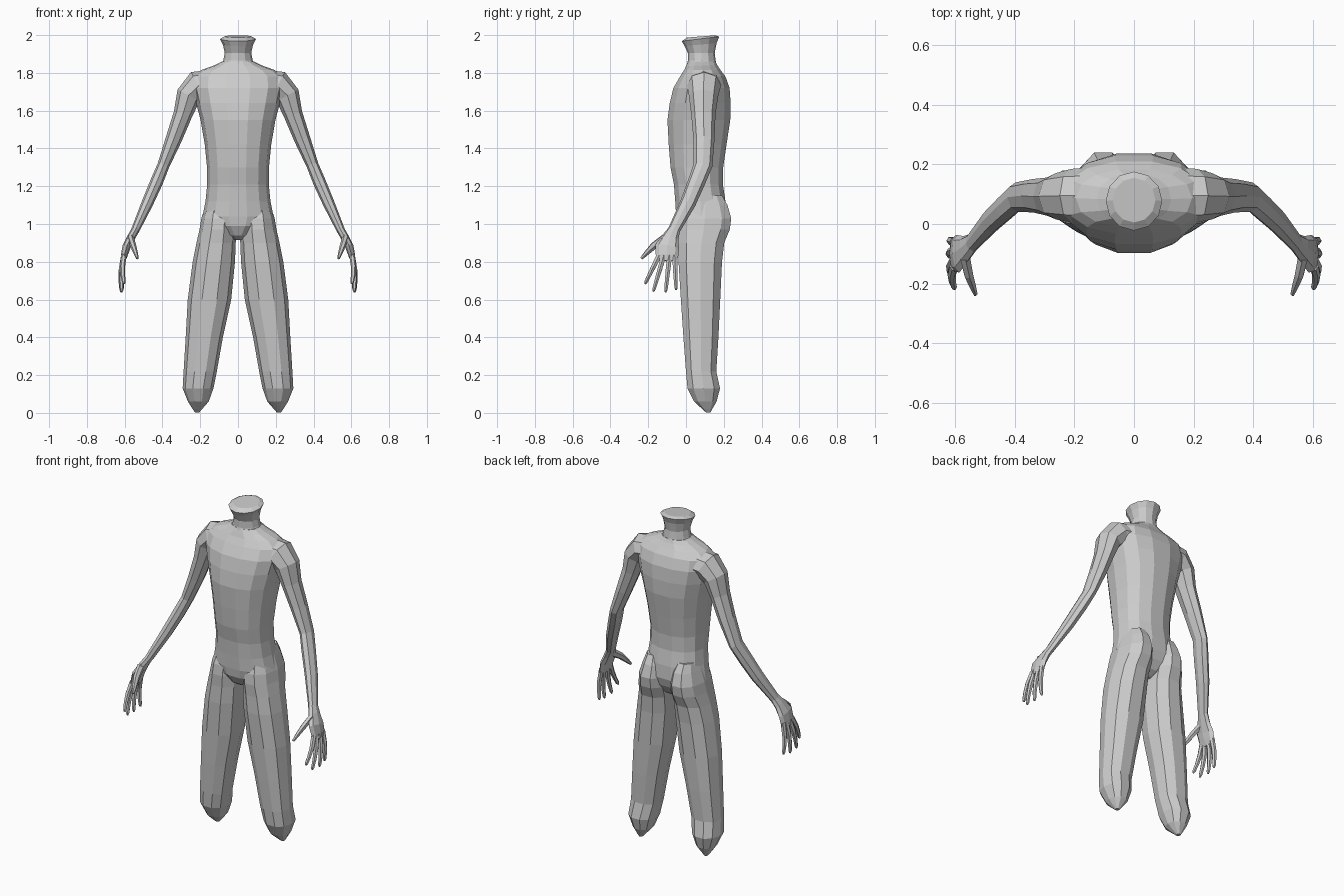
import bpy, bmesh, math
from mathutils import Vector


def loft(name, rings, sides, power=2.0, mirror=False):
    """Skin a row of (centre, u, v) rings with superellipse sections, cap both ends."""
    bm = bmesh.new()
    rows = []
    for c, u, v in rings:
        row = []
        for i in range(sides):
            t = 2 * math.pi * i / sides
            cs, sn = math.cos(t), math.sin(t)
            cx = math.copysign(abs(cs) ** (2 / power), cs)
            sy = math.copysign(abs(sn) ** (2 / power), sn)
            row.append(bm.verts.new(c + u * cx + v * sy))
        rows.append(row)
    for a, b in zip(rows, rows[1:]):
        for i in range(sides):
            j = (i + 1) % sides
            bm.faces.new((a[i], a[j], b[j], b[i]))
    bm.faces.new(rows[0])
    bm.faces.new(rows[-1])
    bmesh.ops.recalc_face_normals(bm, faces=bm.faces[:])
    me = bpy.data.meshes.new(name)
    bm.to_mesh(me)
    bm.free()
    ob = bpy.data.objects.new(name, me)
    bpy.context.collection.objects.link(ob)
    if mirror:
        ob.modifiers.new("mirror", 'MIRROR').use_clip = False
    return ob


def level(z, x0, x1, y0, y1, tilt=0.0):
    """Horizontal ring given by its bounds; tilt raises the back edge."""
    return (Vector(((x0 + x1) / 2, (y0 + y1) / 2, z)),
            Vector(((x1 - x0) / 2, 0, 0)), Vector((0, (y1 - y0) / 2, tilt)))


def limb(name, pts, sides):
    """Mirrored tube along (x, y, z, thickness, depth) points."""
    ps = [Vector(p[:3]) for p in pts]
    rings = []
    for i, p in enumerate(pts):
        t = (ps[min(i + 1, len(ps) - 1)] - ps[max(i - 1, 0)]).normalized()
        u = t.cross(Vector((0, 1, 0))).normalized()
        v = t.cross(u).normalized()
        rings.append((ps[i], u * p[3], v * p[4]))
    return loft(name, rings, sides, 2.0, True)


# Torso, from crotch to the base of the neck: z, half width, front, back
torso = [(.915, .025, .02, .13), (.94, .07, -.02, .17), (.99, .15, -.048, .20),
         (1.04, .188, -.055, .215), (1.12, .172, -.06, .212), (1.21, .163, -.067, .198),
         (1.30, .164, -.085, .20), (1.42, .176, -.095, .218), (1.55, .198, -.102, .238),
         (1.64, .222, -.09, .24), (1.72, .242, -.07, .234), (1.78, .238, -.035, .212),
         (1.815, .195, -.012, .185), (1.84, .125, 0, .168), (1.86, .085, .01, .158)]
loft("torso", [level(z, -w, w, f, b) for z, w, f, b in torso], 14, 2.25)

# Neck stump with flared rim and shallow cap
neck = [(1.83, .10, 0, .165, 0), (1.865, .078, .01, .157, 0), (1.905, .07, .01, .152, 0),
        (1.95, .08, -.008, .162, .008), (1.98, .095, -.022, .176, .012),
        (1.993, .072, .005, .155, .006)]
loft("neck", [level(z, -w, w, f, b, t) for z, w, f, b, t in neck], 12)

# Leg with buttock bulge on top, rounded knee end: z, inner, outer, front, back
leg = [(1.15, .05, .155, .02, .195), (1.10, .025, .172, -.02, .225), (1.03, .012, .194, -.045, .246),
       (.97, .01, .204, -.05, .238), (.90, .012, .22, -.045, .208), (.80, .016, .24, -.045, .196),
       (.60, .036, .266, -.032, .186), (.40, .08, .277, -.018, .176), (.22, .112, .288, -.004, .164),
       (.13, .13, .293, .004, .184), (.06, .155, .265, .04, .165), (.02, .19, .24, .085, .14),
       (.003, .205, .228, .105, .13)]
loft("leg", [level(z, a, b, f, k) for z, a, b, f, k in leg], 10, 2.2, True)

# Arm from shoulder to wrist
limb("arm", [(.15, .095, 1.74, .075, .095), (.21, .095, 1.732, .082, .09),
             (.262, .093, 1.68, .066, .078), (.292, .092, 1.58, .05, .064),
             (.34, .095, 1.45, .043, .056), (.395, .09, 1.31, .032, .05),
             (.432, .055, 1.22, .034, .046), (.48, .01, 1.11, .031, .042),
             (.545, -.065, .965, .022, .032)], 8)

# Hand
limb("palm", [(.54, -.06, .975, .021, .031), (.565, -.082, .93, .022, .044),
              (.59, -.1, .88, .022, .064), (.602, -.1, .835, .018, .06),
              (.608, -.1, .805, .012, .052)], 8)
limb("thumb", [(.568, -.11, .925, .018, .025), (.555, -.17, .885, .016, .02),
               (.542, -.207, .848, .012, .014), (.532, -.236, .818, .007, .008)], 6)

# Fingers: base y, tip x, tip y, tip z
fingers = [("index_finger", -.142, .602, -.217, .683), ("middle_finger", -.117, .614, -.173, .642),
           ("ring_finger", -.087, .617, -.108, .638), ("little_finger", -.06, .612, -.052, .65)]
for name, y0, x1, y1, z1 in fingers:
    a, b = Vector((.604, y0, .835)), Vector((x1, y1, z1))
    pts = []
    for f, r in ((0, .015), (.4, .014), (.7, .012), (.93, .01), (1, .005)):
        p = a.lerp(b, f)
        p.x += .009 * math.sin(math.pi * f)
        pts.append((*p, r, r))
    limb(name, pts, 6)
